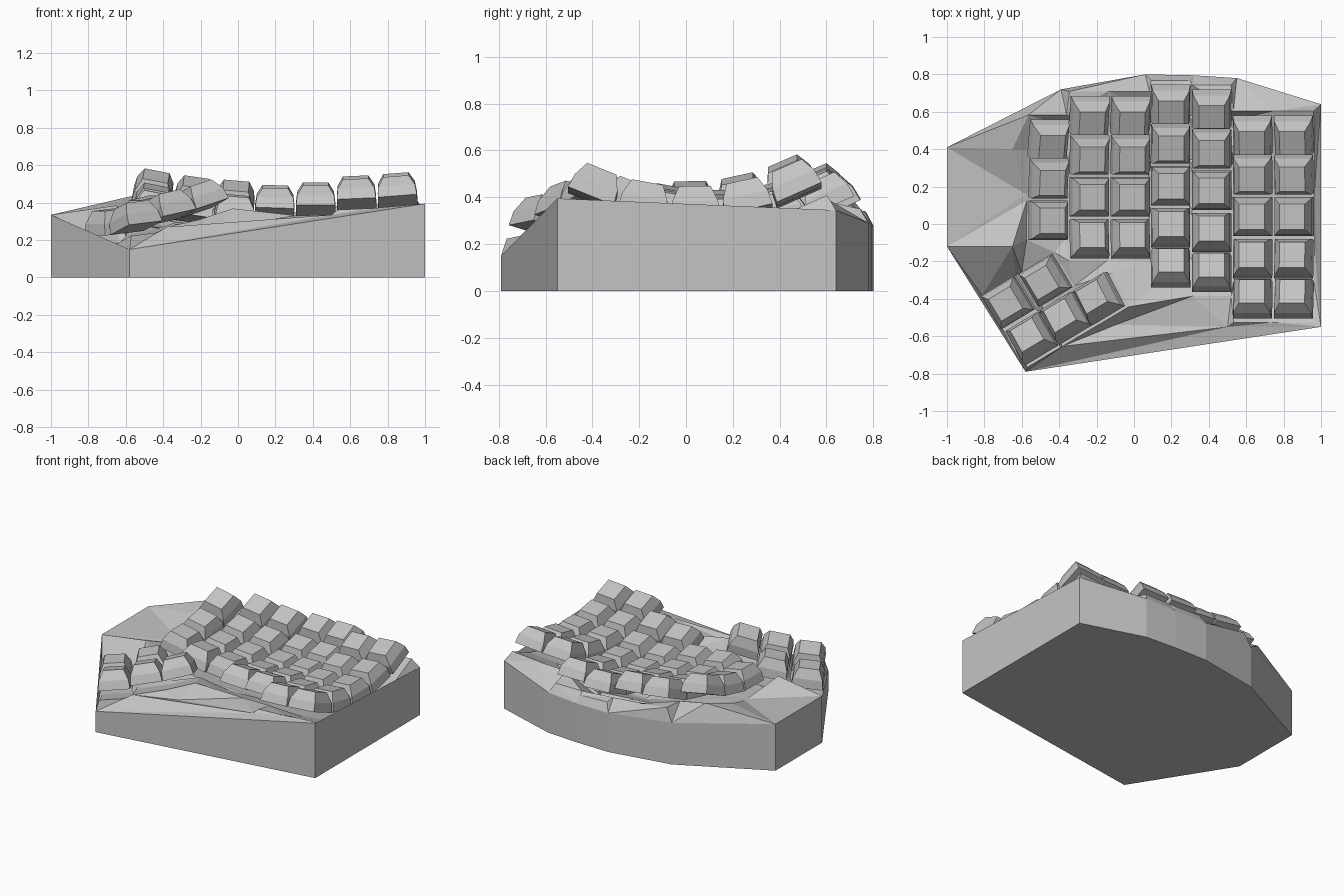
import bpy, bmesh
from math import radians
from mathutils import Matrix, Vector
from mathutils.geometry import delaunay_2d_cdt

cube = bpy.data.objects.get("Cube")
if cube:
    bpy.data.objects.remove(cube, do_unlink=True)

grey = bpy.data.materials.new("light_grey")
grey.use_nodes = True
grey.diffuse_color = (0.55, 0.55, 0.55, 1)
grey.node_tree.nodes["Principled BSDF"].inputs["Base Color"].default_value = grey.diffuse_color

CAP = ((0.105, 0), (0.098, 0.062), (0.068, 0.128))  # half width, height
DROP = 0.06         # cap underside to plate
RADIUS = 1.14       # curve of the key well


def add_object(name, bm):
    bmesh.ops.recalc_face_normals(bm, faces=bm.faces)
    mesh = bpy.data.meshes.new(name)
    bm.to_mesh(mesh)
    bm.free()
    mesh.materials.append(grey)
    obj = bpy.data.objects.new(name, mesh)
    bpy.context.collection.objects.link(obj)
    return obj


def square(half, z):
    return [Vector((sx * half, sy * half, z)) for sx, sy in ((-1, -1), (1, -1), (1, 1), (-1, 1))]


def keycap_mesh():
    bm = bmesh.new()
    rings = [[bm.verts.new(p) for p in square(h, z)] for h, z in CAP]
    for low, high in zip(rings, rings[1:]):
        for i in range(4):
            j = (i + 1) % 4
            bm.faces.new((low[i], low[j], high[j], high[i]))
    bm.faces.new(rings[0])
    bm.faces.new(rings[-1])
    return bm


plate_points = []


def add_key(name, matrix):
    obj = add_object(name, keycap_mesh())
    obj.matrix_world = matrix
    plate_points.extend(matrix @ p for p in square(0.104, -DROP))


# Finger keys: x, roll, centre y, lowest z, number of rows
columns = [(-0.46, -11, 0.0, 0.33, 3), (-0.24, -8, 0.126, 0.295, 4),
           (-0.02, -5, 0.126, 0.275, 4), (0.195, -2, 0.185, 0.25, 5),
           (0.415, 0, 0.16, 0.265, 5), (0.635, 2.5, 0.02, 0.30, 5),
           (0.855, 4.5, 0.02, 0.315, 5)]
for c, (x, roll, y, z, rows) in enumerate(columns):
    for r in range(rows):
        tilt = Matrix.Rotation(radians(24 - 11.5 * r), 4, 'X')
        offset = Vector((0, 0, RADIUS)) - tilt @ Vector((0, 0, RADIUS))
        add_key(f"finger_key_{c + 1}_{r + 1}",
                Matrix.Translation(Vector((x, y, z)) + offset)
                @ Matrix.Rotation(radians(-roll), 4, 'Y') @ tilt)

# Thumb keys: position, sideways tilt, forward tilt
thumbs = [(-0.675, -0.42, 0.235, -6, 0), (-0.47, -0.30, 0.30, -12, 0),
          (-0.544, -0.615, 0.265, -6, -15), (-0.36, -0.505, 0.32, -11, -15),
          (-0.181, -0.399, 0.37, -16, -15)]
for i, (x, y, z, side, forward) in enumerate(thumbs):
    add_key(f"thumb_key_{i + 1}", Matrix.Translation((x, y, z))
            @ Matrix.Rotation(radians(31), 4, 'Z')
            @ Matrix.Rotation(radians(side), 4, 'Y')
            @ Matrix.Rotation(radians(forward), 4, 'X'))

# Case rim, plus the side platform and front ledge
rim = [(-1, 0.41, 0.335), (-0.39, 0.72, 0.30), (0.06, 0.80, 0.28), (0.32, 0.795, 0.28),
       (0.55, 0.78, 0.29), (1, 0.64, 0.345), (1, -0.55, 0.395),
       (-0.58, -0.79, 0.15), (-1, -0.12, 0.335)]
ledges = [(-0.65, 0.40, 0.385), (-0.65, -0.12, 0.385), (-0.42, -0.17, 0.26),
          (-0.1, -0.54, 0.265), (0.5, -0.55, 0.335)]
points = [Vector(p) for p in rim + ledges] + plate_points
rim_edges = [(i, (i + 1) % len(rim)) for i in range(len(rim))]
verts, _, faces, origin, _, _ = delaunay_2d_cdt(
    [p.to_2d() for p in points], rim_edges, [], 0, 1e-5)

bm = bmesh.new()
top = []
for v, src in zip(verts, origin):
    z = points[src[0]].z if src else 0.3
    top.append(bm.verts.new((v.x, v.y, z)))
for f in faces:
    bm.faces.new([top[i] for i in f])

# Walls and flat base
border = [e for e in bm.edges if e.is_boundary]
walls = bmesh.ops.extrude_edge_only(bm, edges=border)["geom"]
for v in walls:
    if isinstance(v, bmesh.types.BMVert):
        v.co.z = 0
base = [e for e in bm.edges if e.is_boundary and all(v.co.z == 0 for v in e.verts)]
bmesh.ops.contextual_create(bm, geom=base)
add_object("keyboard_case", bm)
